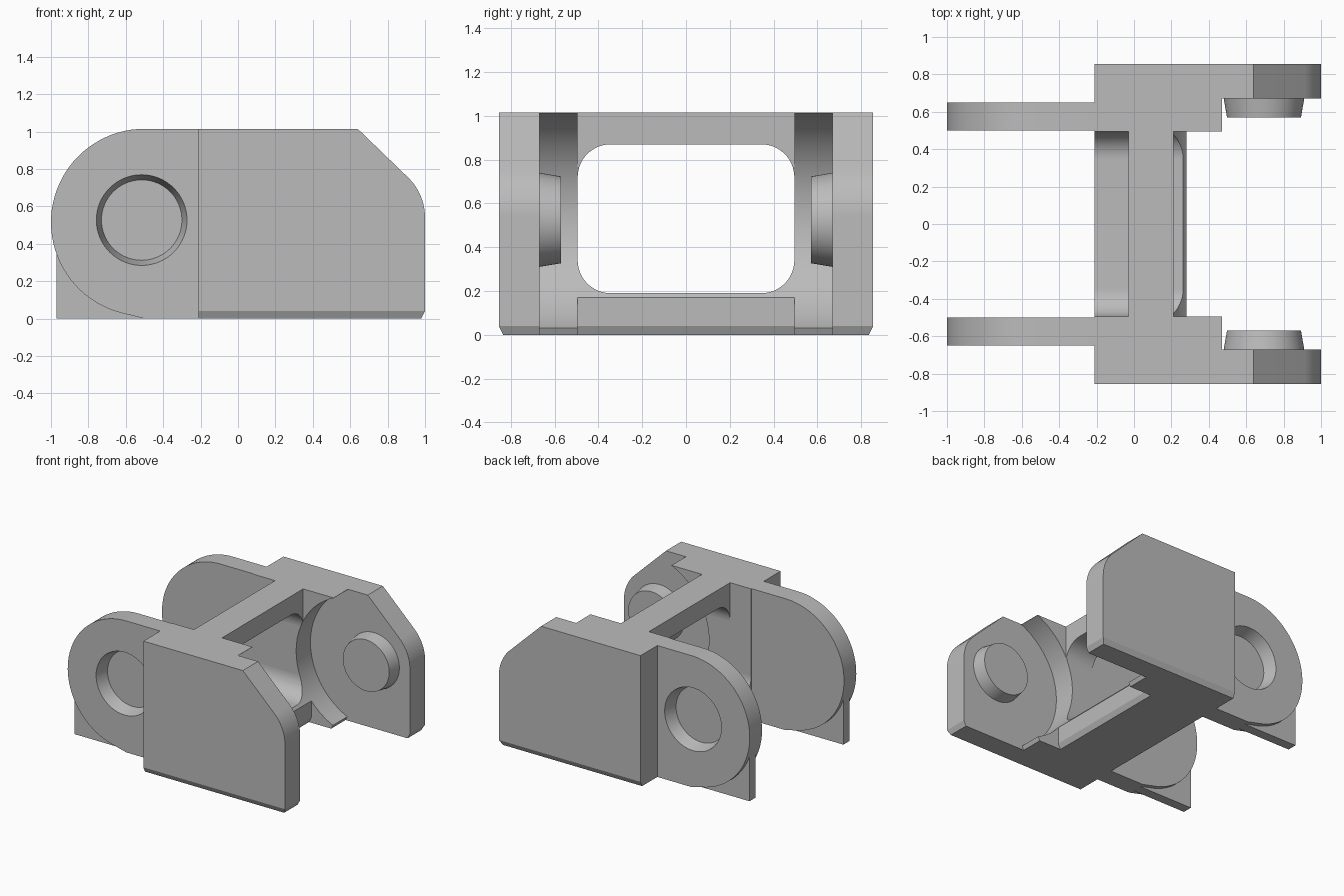
import bpy
import bmesh
from math import sin, cos, radians
from mathutils import Vector

default = bpy.data.objects.get("Cube")
if default:
    bpy.data.objects.remove(default)

H = 1.015          # overall height
INNER = 0.495      # inner wall face
STEP = 0.67        # where the inner wall meets the outer plate
OUTER = 0.855      # outside face

grey = bpy.data.materials.new("plain grey")
grey.use_nodes = True
colour = (0.5, 0.5, 0.5, 1)
grey.diffuse_color = colour
grey.node_tree.nodes["Principled BSDF"].inputs["Base Color"].default_value = colour


def arc(cx, cy, r, start, end, n=12):
    angles = [radians(start + (end - start) * i / n) for i in range(n + 1)]
    return [(cx + r * cos(a), cy + r * sin(a)) for a in angles]


def finish(name, bm):
    bmesh.ops.recalc_face_normals(bm, faces=bm.faces)
    mesh = bpy.data.meshes.new(name)
    bm.to_mesh(mesh)
    bm.free()
    mesh.materials.append(grey)
    obj = bpy.data.objects.new(name, mesh)
    bpy.context.collection.objects.link(obj)
    return obj


def prism(name, profile, axis, a, b, chamfer=None):
    """Extrude a profile along x (profile in y, z) or y (profile in x, z)."""
    bm = bmesh.new()
    place = (lambda p, d: (d, p[0], p[1])) if axis == "x" else (lambda p, d: (p[0], d, p[1]))
    face = bm.faces.new([bm.verts.new(place(p, a)) for p in profile])
    moved = bmesh.ops.extrude_face_region(bm, geom=[face])["geom"]
    shift = Vector((b - a, 0, 0) if axis == "x" else (0, b - a, 0))
    bmesh.ops.translate(bm, vec=shift, verts=[v for v in moved if isinstance(v, bmesh.types.BMVert)])
    if chamfer:
        # cut a line just above the base, then draw the base in
        bmesh.ops.bisect_plane(bm, geom=bm.verts[:] + bm.edges[:] + bm.faces[:],
                               plane_co=(0, 0, 0.04), plane_no=(0, 0, 1))
        for v in bm.verts:
            if v.co.z < 0.001:
                chamfer(v.co)
    return finish(name, bm)


def taper(name, x, z, y0, y1, r0, r1):
    """Tapered round plug lying along y."""
    bm = bmesh.new()
    rings = []
    for y, r in ((y0, r0), (y1, r1)):
        rings.append([bm.verts.new((px, y, pz)) for px, pz in arc(x, z, r, 0, 360, 64)[:-1]])
    for ring in rings:
        bm.faces.new(ring)
    for i in range(64):
        j = (i + 1) % 64
        bm.faces.new((rings[0][i], rings[0][j], rings[1][j], rings[1][i]))
    return finish(name, bm)


def cut(obj, cutter):
    mod = obj.modifiers.new("cut", "BOOLEAN")
    mod.operation = "DIFFERENCE"
    mod.solver = "EXACT"
    mod.object = cutter
    bpy.context.view_layer.update()
    graph = bpy.context.evaluated_depsgraph_get()
    mesh = bpy.data.meshes.new_from_object(obj.evaluated_get(graph))
    obj.modifiers.clear()
    obj.data = mesh


def chamfer_bar(co):
    if co.x > 0:
        co.x -= 0.02


parts = []

# Round clearance swept across the link
clearance = taper("clearance_cutter", 0.69, 0.52, -1.2, 1.2, 0.54, 0.54)
clearance.hide_render = True

# Cross bars with filleted ends
lower = ([(-INNER, 0), (INNER, 0)] + arc(0.345, 0.34, 0.15, 0, -90)
         + arc(-0.345, 0.34, 0.15, -90, -180))
upper = ([(INNER, H), (-INNER, H)] + arc(-0.345, 0.72, 0.15, 180, 90)
         + arc(0.345, 0.72, 0.15, 90, 0))
lower_bar = prism("lower_cross_bar", lower, "x", -0.21, 0.28, chamfer_bar)
upper_bar = prism("upper_cross_bar", upper, "x", -0.03, 0.21)
parts += [lower_bar, upper_bar]

wall = [(-0.21, 0), (0.47, 0), (0.47, H), (-0.21, H)]
plate = [(-0.21, 0), (1, 0)] + arc(0.7, 0.54, 0.3, 0, 45) + [(0.64, H), (-0.21, H)]
lug = [(-0.21, 0), (-0.5, 0)] + arc(-0.5, 0.515, 0.5, 255, 90, 40) + [(-0.21, H)]
fin = [(-0.97, 0), (-0.5, 0), (-0.5, 0.1), (-0.97, 0.36)]

for side, s in (("front", -1), ("back", 1)):
    def chamfer_plate(co, s=s):
        if abs(co.y) > STEP + 0.1:
            co.y -= 0.02 * s
        if co.x > 0.9:
            co.x -= 0.02

    # Inner wall and outer plate
    inner_wall = prism(side + "_inner_wall", wall, "y", s * INNER, s * STEP, chamfer_bar)
    cut(inner_wall, clearance)
    outer_plate = prism(side + "_outer_plate", plate, "y", s * STEP, s * OUTER, chamfer_plate)
    # Pin facing inwards
    pin = taper(side + "_pin", 0.695, 0.525, s * STEP, s * 0.57, 0.215, 0.198)
    # Rounded lug with a blind tapered socket
    round_lug = prism(side + "_lug", lug, "y", s * 0.5, s * 0.65)
    socket = taper(side + "_socket_cutter", -0.515, 0.527, s * 0.65, s * 0.55, 0.243, 0.215)
    # push the mouth slightly past the lug face for a clean cut
    for v in socket.data.vertices:
        if abs(v.co.y) > 0.64:
            v.co.y += 0.002 * s
    cut(round_lug, socket)
    bpy.data.objects.remove(socket)
    # Thin foot beneath the lug
    foot = prism(side + "_foot_fin", fin, "y", s * 0.535, s * 0.61)
    parts += [inner_wall, outer_plate, pin, round_lug, foot]

for bar in (lower_bar, upper_bar):
    cut(bar, clearance)
bpy.data.objects.remove(clearance)

# Smooth curved faces, keep edges crisp
bpy.ops.object.select_all(action="DESELECT")
for obj in parts:
    obj.select_set(True)
bpy.context.view_layer.objects.active = parts[0]
bpy.ops.object.shade_smooth_by_angle(angle=radians(25))
